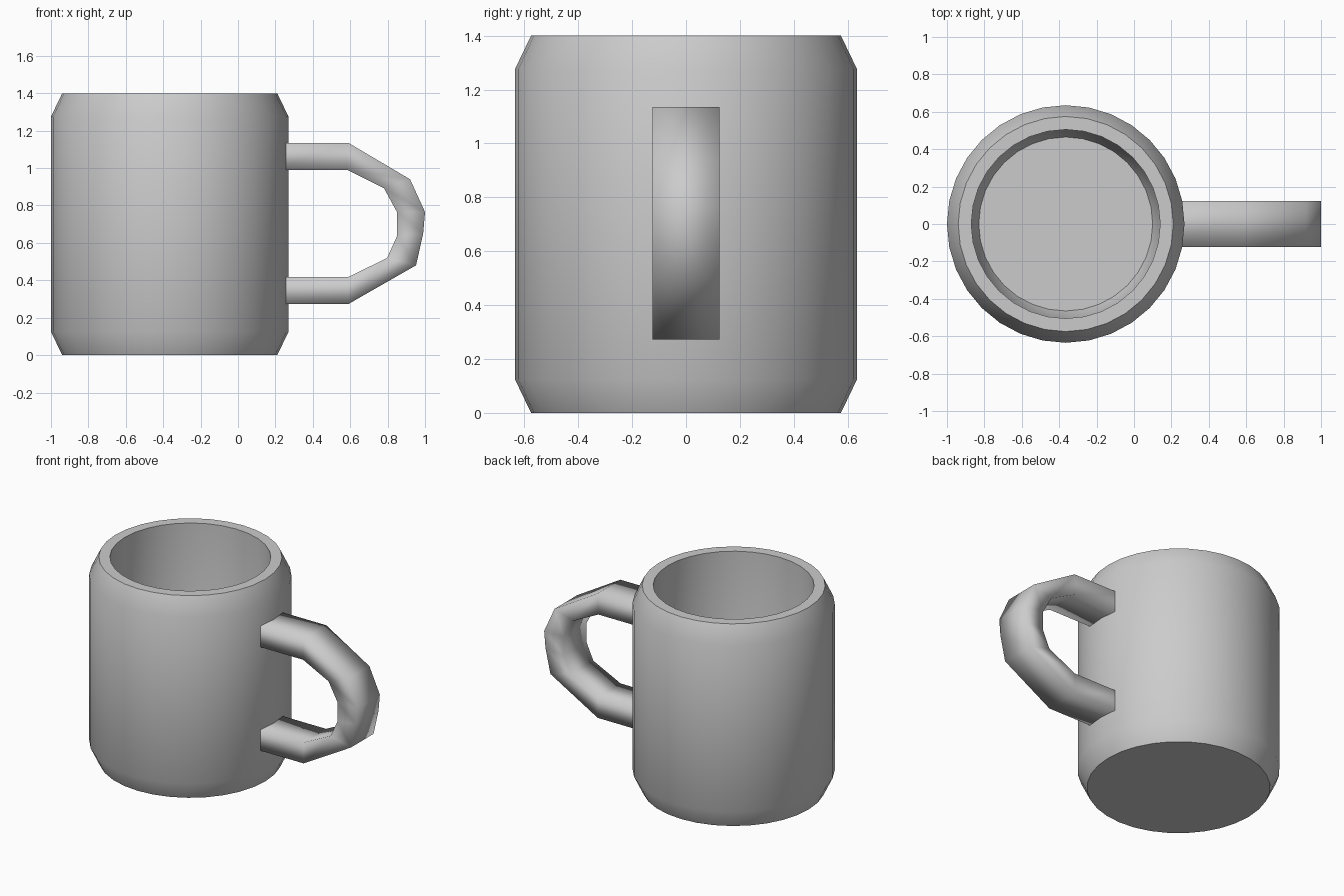
import bpy, bmesh, math

cube = bpy.data.objects.get("Cube")
if cube:
    bpy.data.objects.remove(cube, do_unlink=True)

# Single glaze colour
glaze = bpy.data.materials.new("grey_glaze")
glaze.use_nodes = True
colour = (0.6, 0.6, 0.6, 1)
glaze.diffuse_color = colour
glaze.node_tree.nodes["Principled BSDF"].inputs["Base Color"].default_value = colour

CENTRE_X = -0.365
SIDES = 32


def finish(bm, name, angle):
    bmesh.ops.recalc_face_normals(bm, faces=bm.faces)
    mesh = bpy.data.meshes.new(name)
    bm.to_mesh(mesh)
    bm.free()
    mesh.materials.append(glaze)
    obj = bpy.data.objects.new(name, mesh)
    bpy.context.collection.objects.link(obj)
    bpy.ops.object.select_all(action="DESELECT")
    obj.select_set(True)
    bpy.context.view_layer.objects.active = obj
    bpy.ops.object.shade_smooth_by_angle(angle=math.radians(angle))
    return obj


# Cup body: outer wall, rim, inner wall and floor as one turned profile
profile = [(0.575, 0), (0.635, 0.125), (0.635, 1.275), (0.575, 1.4),
           (0.505, 1.4), (0.505, 0.2), (0.465, 0.1)]
bm = bmesh.new()
rings = []
for r, z in profile:
    rings.append([bm.verts.new((CENTRE_X + r * math.cos(a), r * math.sin(a), z))
                  for a in (math.tau * i / SIDES for i in range(SIDES))])
for low, high in zip(rings, rings[1:]):
    for i in range(SIDES):
        j = (i + 1) % SIDES
        bm.faces.new((low[i], low[j], high[j], high[i]))
bm.faces.new(rings[0])
bm.faces.new(rings[-1])
finish(bm, "cup_body", 50)

# Handle: a flat-sided band between an outer and an inner outline
outer = [(0.2, 1.135), (0.59, 1.135), (0.92, 0.94), (1.0, 0.765),
         (0.99, 0.65), (0.952, 0.48), (0.59, 0.273), (0.2, 0.273)]
inner = [(0.2, 0.99), (0.585, 0.99), (0.78, 0.893), (0.85, 0.765),
         (0.85, 0.636), (0.797, 0.519), (0.588, 0.417), (0.2, 0.417)]
HALF_WIDTH = 0.124
bm = bmesh.new()
sections = []
for (ox, oz), (ix, iz) in zip(outer, inner):
    sections.append([bm.verts.new(p) for p in (
        (ox, -HALF_WIDTH, oz), (ox, HALF_WIDTH, oz),
        (ix, HALF_WIDTH, iz), (ix, -HALF_WIDTH, iz))])
for a, b in zip(sections, sections[1:]):
    for i in range(4):
        j = (i + 1) % 4
        bm.faces.new((a[i], a[j], b[j], b[i]))
finish(bm, "handle", 180)
